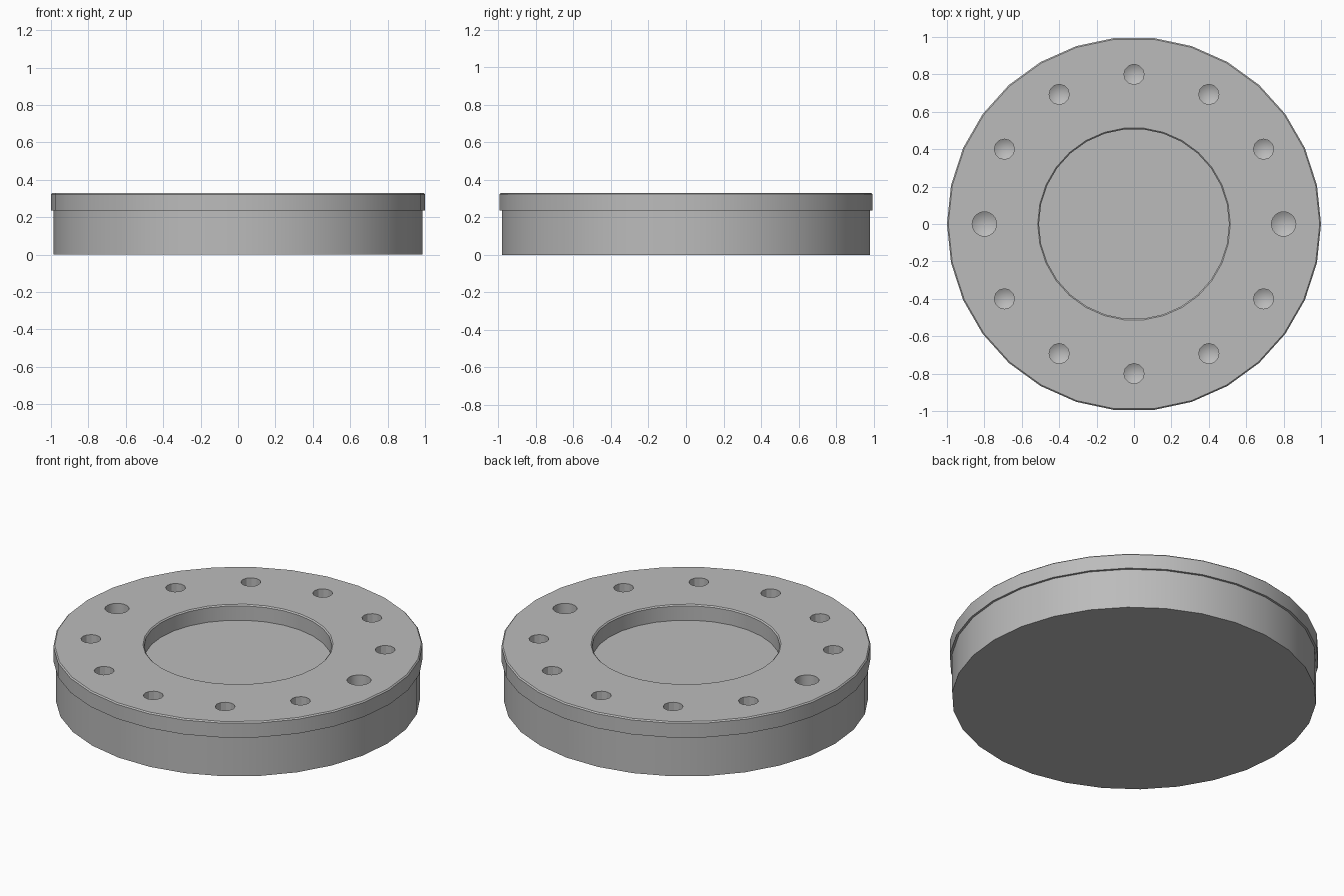
import bpy, bmesh
from math import sin, cos, pi, radians

cube = bpy.data.objects.get("Cube")
if cube:
    bpy.data.objects.remove(cube, do_unlink=True)

TOP, SEAM = 0.33, 0.237

grey = bpy.data.materials.new("plain grey")
grey.use_nodes = True
colour = (0.5, 0.5, 0.5, 1)
grey.diffuse_color = colour
grey.node_tree.nodes["Principled BSDF"].inputs["Base Color"].default_value = colour


def lathe(bm, profile, sides, x=0, y=0, closed=False):
    """Turn a (radius, height) profile around a vertical axis at x, y."""
    rings = []
    for r, z in profile:
        if r == 0:
            rings.append([bm.verts.new((x, y, z))] * sides)
        else:
            rings.append([bm.verts.new((x + r * cos(2 * pi * i / sides),
                                        y + r * sin(2 * pi * i / sides), z))
                          for i in range(sides)])
    pairs = list(zip(rings, rings[1:]))
    if closed:
        pairs.append((rings[-1], rings[0]))
    for a, b in pairs:
        for i in range(sides):
            j = (i + 1) % sides
            corners = list(dict.fromkeys((a[i], a[j], b[j], b[i])))
            bm.faces.new(corners)


def make_object(name, bm):
    bmesh.ops.recalc_face_normals(bm, faces=bm.faces[:])
    mesh = bpy.data.meshes.new(name)
    bm.to_mesh(mesh)
    bm.free()
    mesh.materials.append(grey)
    obj = bpy.data.objects.new(name, mesh)
    bpy.context.collection.objects.link(obj)
    return obj


# Solid lower disc
bm = bmesh.new()
lathe(bm, [(0, 0), (0.987, 0), (0.987, SEAM), (0, SEAM)], 30)
base = make_object("base_disc", bm)

# Slightly wider ring on top, with small chamfers at both rims
c = 0.007
bm = bmesh.new()
lathe(bm, [(0.508, SEAM), (1, SEAM), (1, TOP - c), (1 - c, TOP),
           (0.508 + c, TOP), (0.508, TOP - c)], 30, closed=True)
ring = make_object("top_ring", bm)

# Twelve drilled holes with pointed bottoms; the two on the x axis are wider
bm = bmesh.new()
for k in range(12):
    a = radians(30 * k)
    wide = k % 6 == 0
    r = 0.065 if wide else 0.054
    lathe(bm, [(0, TOP + 0.1), (r, TOP + 0.1), (r, 0.16), (0, 0.16 - 0.6 * r)],
          24 if wide else 12, 0.8 * cos(a), 0.8 * sin(a))
drills = make_object("hole_cutter", bm)
drills.hide_render = True

for obj in (base, ring):
    cut = obj.modifiers.new("holes", "BOOLEAN")
    cut.operation = "DIFFERENCE"
    cut.solver = "EXACT"
    cut.object = drills
    bpy.ops.object.select_all(action="DESELECT")
    obj.select_set(True)
    bpy.context.view_layer.objects.active = obj
    bpy.ops.object.modifier_apply(modifier=cut.name)
    bpy.ops.object.shade_smooth_by_angle(angle=radians(25))
bpy.data.objects.remove(drills, do_unlink=True)
